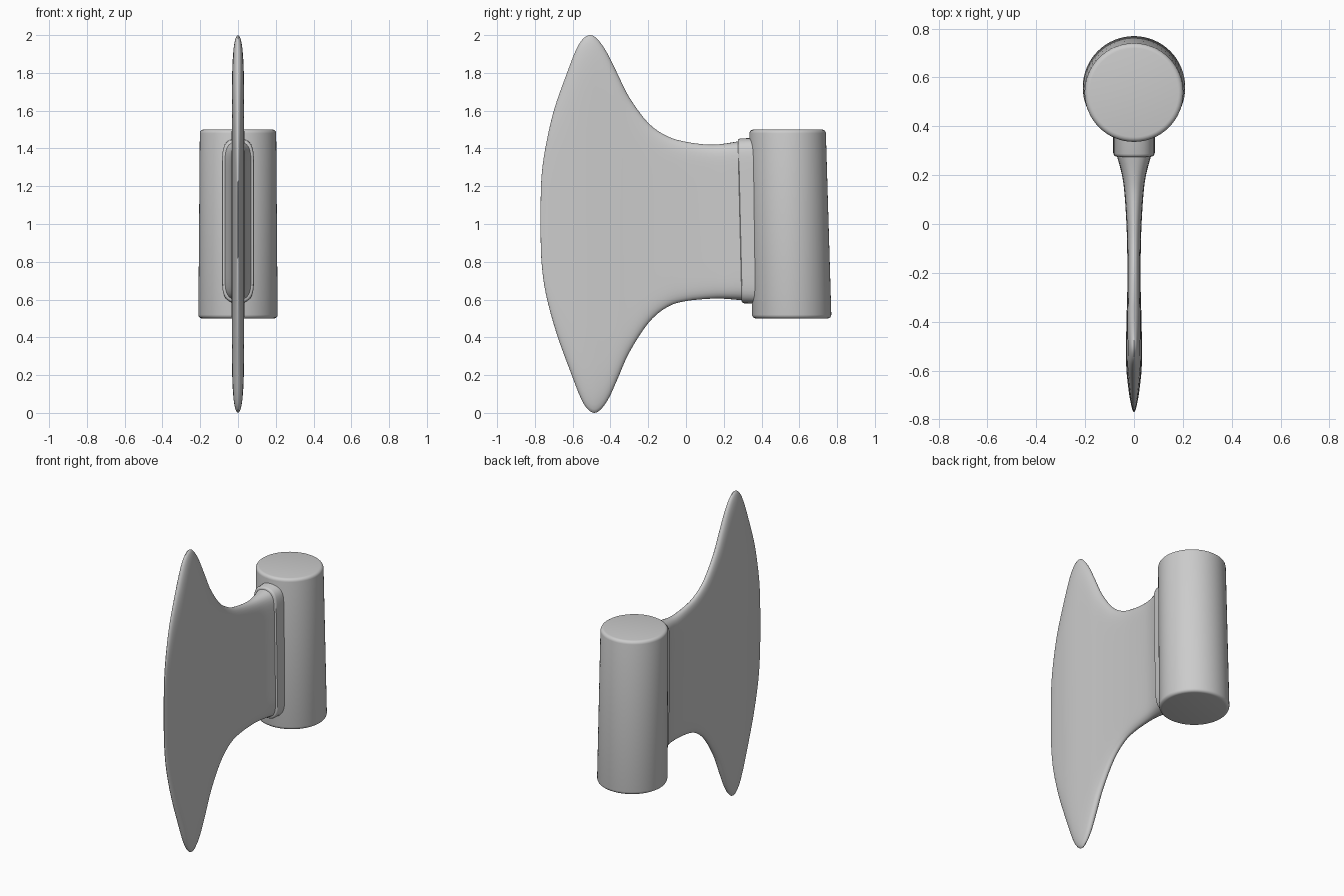
import bpy, bmesh
from math import sin, cos, pi, sqrt, radians
from mathutils import Vector

if "Cube" in bpy.data.objects:
    bpy.data.objects.remove(bpy.data.objects["Cube"])

steel = bpy.data.materials.new("grey_steel")
steel.use_nodes = True
grey = (0.6, 0.6, 0.6, 1)
steel.diffuse_color = grey
steel.node_tree.nodes["Principled BSDF"].inputs["Base Color"].default_value = grey


def loft(name, rings, sharp_angle):
    """Skin a list of equal-length rings, capped at both ends."""
    bm = bmesh.new()
    loops = [[bm.verts.new(p) for p in ring] for ring in rings]
    for a, b in zip(loops, loops[1:]):
        for i in range(len(a)):
            j = (i + 1) % len(a)
            bm.faces.new((a[i], a[j], b[j], b[i]))
    bm.faces.new(loops[0])
    bm.faces.new(loops[-1])
    bmesh.ops.recalc_face_normals(bm, faces=bm.faces)
    mesh = bpy.data.meshes.new(name)
    bm.to_mesh(mesh)
    bm.free()
    mesh.materials.append(steel)
    obj = bpy.data.objects.new(name, mesh)
    bpy.context.collection.objects.link(obj)
    bpy.ops.object.select_all(action='DESELECT')
    obj.select_set(True)
    bpy.context.view_layer.objects.active = obj
    bpy.ops.object.shade_smooth_by_angle(angle=radians(sharp_angle))
    return obj


def slab_ring(row, fullness, count=64):
    """Tall thin rounded section between an upper and a lower outline point."""
    top_y, top_z, low_y, low_z, half = row
    ring = []
    for i in range(count):
        angle = 2 * pi * i / count
        s = sin(angle)
        x = half * sqrt(max(0, 1 - abs(s) ** fullness))
        x = x if cos(angle) >= 0 else -x
        k = (s + 1) / 2
        ring.append((x, low_y + (top_y - low_y) * k, low_z + (top_z - low_z) * k))
    return ring


def spline(rows, steps):
    """Catmull-Rom interpolation through rows of numbers."""
    rows = [Vector(r) for r in rows]
    padded = [rows[0] * 2 - rows[1]] + rows + [rows[-1] * 2 - rows[-2]]
    out = []
    for a, b, c, d in zip(padded, padded[1:], padded[2:], padded[3:]):
        for n in range(steps):
            t = n / steps
            out.append(b + (c - a) * (t / 2)
                       + (a * 2 - b * 5 + c * 4 - d) * (t * t / 2)
                       + (b * 3 - a - c * 3 + d) * (t ** 3 / 2))
    return out + [rows[-1]]


# Blade: upper y, upper z, lower y, lower z, half thickness
blade_rows = [
    (-.77, 1.1, -.77, .95, .002),
    (-.765, 1.25, -.765, .8, .005),
    (-.745, 1.4, -.742, .63, .011),
    (-.7, 1.6, -.685, .42, .02),
    (-.63, 1.8, -.605, .2, .029),
    (-.585, 1.915, -.56, .085, .032),
    (-.55, 1.975, -.525, .025, .033),
    (-.51, 2, -.485, 0, .033),
    (-.47, 1.98, -.445, .025, .032),
    (-.42, 1.91, -.405, .085, .031),
    (-.365, 1.8, -.36, .185, .03),
    (-.3, 1.67, -.3, .32, .028),
    (-.2, 1.535, -.2, .475, .027),
    (-.1, 1.465, -.1, .56, .028),
    (0, 1.435, 0, .592, .031),
    (.12, 1.42, .14, .605, .039),
    (.2, 1.425, .22, .603, .05),
    (.29, 1.44, .31, .595, .074),
]
stations = spline(blade_rows, 4)
last = len(stations) - 1
loft("blade", [slab_ring(r, 6 + 8 * i / last) for i, r in enumerate(stations)], 50)

# Collar joining the blade to the socket
collar_rows = [
    (.275, 1.444, .295, .59, .077),
    (.278, 1.449, .298, .585, .082),
    (.287, 1.453, .307, .58, .085),
    (.5, 1.46, .5, .575, .085),
]
loft("collar", [slab_ring(r, 14) for r in collar_rows], 40)

# Socket: slightly tapered, leaning cylinder with rounded rims
rim = 0.02
profile = []
for k in range(5):
    a = pi / 2 * k / 4
    profile.append((0.5 + rim * (1 - cos(a)), rim * (1 - sin(a))))
profile += [(2 - z, inset) for z, inset in reversed(profile)]
socket_rings = []
for z, inset in profile:
    t = z - 0.5
    radius = 0.21 - 0.008 * t - inset
    centre = 0.56 - 0.022 * t
    socket_rings.append([(radius * cos(2 * pi * i / 64),
                          centre + radius * sin(2 * pi * i / 64), z)
                         for i in range(64)])
loft("socket", socket_rings, 40)
